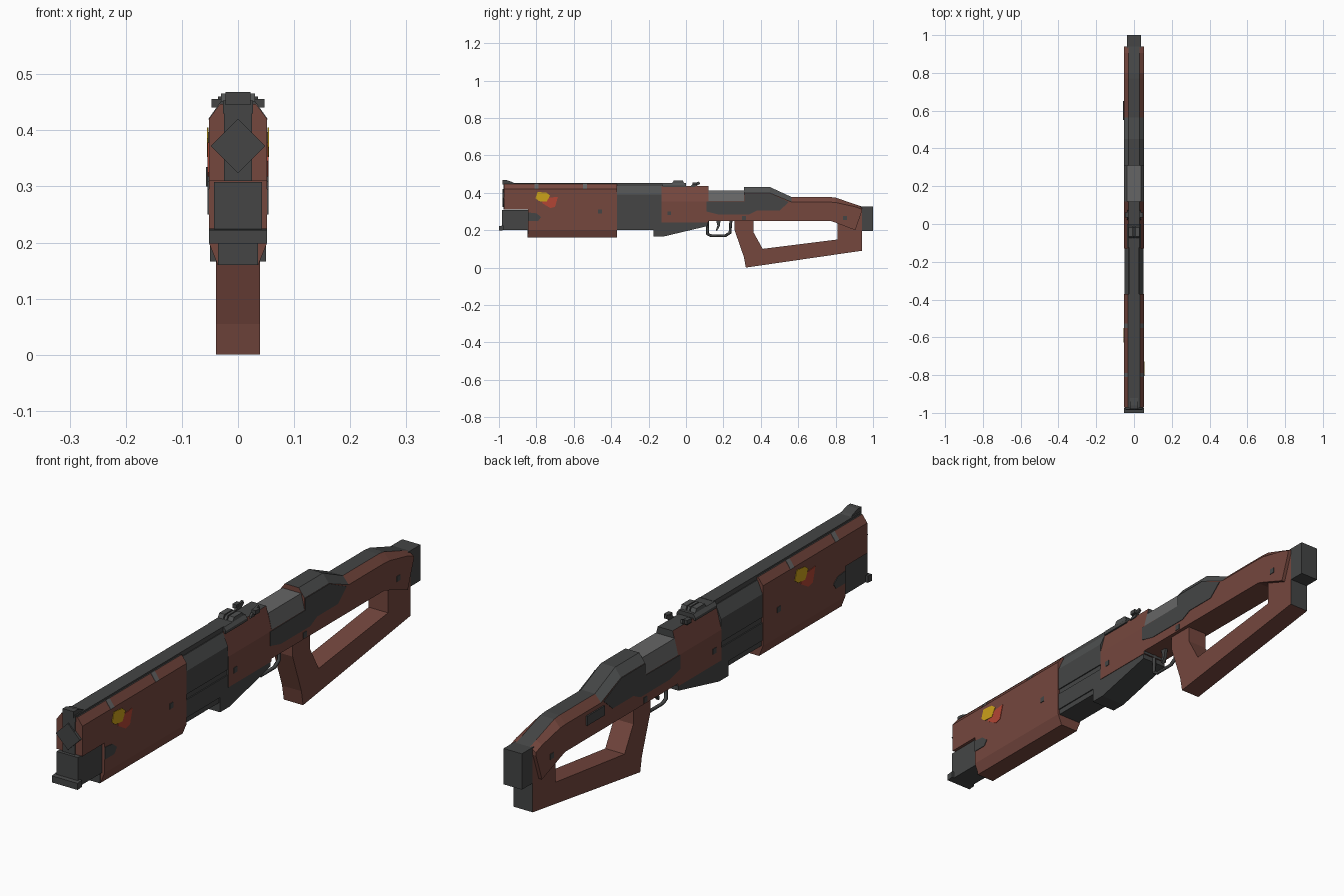
import bpy, bmesh
from math import radians
from mathutils import Matrix

if "Cube" in bpy.data.objects:
    bpy.data.objects.remove(bpy.data.objects["Cube"])


def material(name, r, g, b):
    m = bpy.data.materials.new(name)
    m.use_nodes = True
    m.diffuse_color = (r, g, b, 1)
    m.node_tree.nodes["Principled BSDF"].inputs["Base Color"].default_value = (r, g, b, 1)
    return m


BROWN = material("red brown", .178, .063, .048)
DARK = material("dark grey", .058, .06, .06)
MID = material("worn dark grey", .08, .083, .083)
LIGHT = material("steel grey", .13, .13, .13)
YELLOW = material("yellow paint", .6, .36, .01)
RED = material("red paint", .45, .06, .035)
ALL = [BROWN, DARK, MID, LIGHT, YELLOW, RED]


def finish(name, bm, mat):
    """mat is a material or a rule taking a face's centre and normal."""
    bmesh.ops.remove_doubles(bm, verts=bm.verts, dist=.0001)
    bmesh.ops.recalc_face_normals(bm, faces=bm.faces)
    for f in bm.faces:
        m = mat(f.calc_center_median(), f.normal) if callable(mat) else mat
        f.material_index = ALL.index(m)
    me = bpy.data.meshes.new(name)
    bm.to_mesh(me)
    bm.free()
    for m in ALL:
        me.materials.append(m)
    ob = bpy.data.objects.new(name, me)
    bpy.context.collection.objects.link(ob)
    return ob


def slab(name, outline, x0, x1, mat):
    """Side outline of (y, z) points, extruded across x."""
    bm = bmesh.new()
    f = bm.faces.new([bm.verts.new((x0, y, z)) for y, z in outline])
    r = bmesh.ops.extrude_face_region(bm, geom=[f])
    for v in r["geom"]:
        if isinstance(v, bmesh.types.BMVert):
            v.co.x = x1
    return finish(name, bm, mat)


def box(name, x0, x1, y0, y1, z0, z1, mat):
    return slab(name, [(y0, z0), (y1, z0), (y1, z1), (y0, z1)], x0, x1, mat)


def loft(name, stations, widths, mat):
    """Chamfered body: stations (y, bottom, low shoulder, high shoulder, top)."""
    bm = bmesh.new()
    rings = []
    for y, *zs in stations:
        half = list(zip(widths, zs))
        ring = half + [(-x, z) for x, z in reversed(half)]
        rings.append([bm.verts.new((x, y, z)) for x, z in ring])
    bm.faces.new(rings[0])
    bm.faces.new(rings[-1])
    for a, b in zip(rings, rings[1:]):
        for i in range(len(a)):
            j = (i + 1) % len(a)
            bm.faces.new((a[i], a[j], b[j], b[i]))
    bmesh.ops.dissolve_degenerate(bm, dist=.0001, edges=bm.edges)
    return finish(name, bm, mat)


def decal(name, outline, mat, w=.052, sides=(-1, 1)):
    for s in sides:
        slab(name + ("_left" if s > 0 else "_right"), outline, s * w, s * (w + .002), mat)


def top_dark(c, n):
    return DARK if n.z > .85 else BROWN


# Handguard with its cut-away nose
W = .052
loft("handguard", [(-.845, .16, .2, .42, .447), (-.37, .16, .2, .42, .447)],
     (.036, W, W, .032), top_dark)
loft("handguard_nose", [(-.972, .31, .31, .42, .447), (-.845, .31, .31, .42, .447)],
     (W, W, W, .032), top_dark)
box("top_rail", -.027, .027, -.975, -.12, .43, .453, DARK)
box("nose_plate", -.025, .025, -.977, -.97, .31, .452, DARK)
box("handguard_lip", -.036, .036, -.848, -.84, .16, .205, DARK)
slab("front_sight", [(-.98, .445), (-.91, .445), (-.93, .458), (-.96, .468), (-.98, .468)],
     -.022, .022, DARK)

# Diamond barrel and lower tube
bm = bmesh.new()
bmesh.ops.create_cube(bm, size=1)
bmesh.ops.scale(bm, vec=(.069, .25, .069), verts=bm.verts)
bmesh.ops.rotate(bm, matrix=Matrix.Rotation(radians(45), 3, "Y"), verts=bm.verts)
bmesh.ops.translate(bm, vec=(0, -.857, .372), verts=bm.verts)
finish("diamond_barrel", bm, DARK)
box("lower_tube", -.043, .043, -.985, -.8, .2, .308, DARK)
slab("nose_flange", [(-1, .198), (-.975, .2), (-.975, .225), (-1, .222)], -W, W, DARK)

# Receiver
def receiver_mat(c, n):
    return MID if n.z > .2 and abs(n.x) > .2 else DARK

loft("receiver_top", [(-.37, .305, .305, .39, .436), (-.13, .305, .305, .39, .436)],
     (.05, .05, .05, .03), receiver_mat)
box("receiver_lower", -.046, .046, -.37, -.12, .2, .305, DARK)
box("receiver_rib", -.05, .05, -.37, -.13, .22, .285, DARK)
slab("magazine_wedge", [(-.175, .25), (-.175, .166), (-.12, .166), (.115, .222), (.115, .26)],
     -.05, .05, DARK)

# Main body, breech cover and upper stock
def body_mat(c, n):
    if abs(n.x) > .9 or n.z < -.3:
        return BROWN
    return receiver_mat(c, n)

def stock_mat(c, n):
    if abs(n.x) < .2 and n.z > .5:
        return DARK
    if c.y < .56 and n.z > .2:
        return MID
    return BROWN

def breech_mat(c, n):
    return LIGHT if n.z > .2 else BROWN

loft("main_body", [(-.13, .24, .24, .352, .437), (.12, .24, .24, .352, .437)],
     (W, W, W, .03), body_mat)
loft("breech_cover", [(.12, .25, .25, .355, .412), (.31, .25, .25, .355, .412)],
     (W, W, W, .038), breech_mat)
loft("upper_stock", [(.31, .25, .25, .398, .43), (.45, .25, .25, .398, .43),
                     (.565, .25, .25, .35, .377), (.77, .25, .25, .35, .377),
                     (.8, .24, .24, .348, .374), (.905, .2, .2, .325, .338),
                     (.94, .3, .3, .312, .326)], (W, W, W, .028), stock_mat)
decal("camouflage_patch", [(.11, .352), (.11, .3), (.17, .285), (.34, .285), (.38, .305),
                           (.5, .305), (.55, .35), (.45, .397), (.312, .397), (.312, .354)], DARK)

# Open stock loop with the grip
def loop_mat(c, n):
    return DARK if n.y > .9 and c.y > .9 else BROWN

slab("stock_loop", [(.26, .27), (.26, .2), (.31, .055), (.32, 0), (.94, .09), (.94, .31),
                    (.81, .31), (.81, .15), (.41, .1), (.36, .19), (.36, .27)],
     -.039, .039, loop_mat)
box("butt_pad", -.037, .037, .93, 1, .195, .326, DARK)
box("side_stud", -.057, -.05, .55, .65, .3, .335, DARK)

# Trigger and guard
curve = bpy.data.curves.new("trigger_guard", "CURVE")
curve.dimensions = "3D"
curve.bevel_depth = .008
curve.bevel_resolution = 0
path = [(.115, .25), (.115, .18), (.135, .17), (.21, .17), (.235, .186), (.24, .25)]
line = curve.splines.new("POLY")
line.points.add(len(path) - 1)
for p, (y, z) in zip(line.points, path):
    p.co = (0, y, z, 1)
curve.materials.append(DARK)
bpy.context.collection.objects.link(bpy.data.objects.new("trigger_guard", curve))
slab("trigger", [(.16, .255), (.185, .255), (.18, .22), (.165, .195), (.16, .2), (.168, .225)],
     -.006, .006, DARK)

# Rear sight block with three prongs and adjusting levers
loft("sight_base", [(-.125, .43, .43, .44, .452), (.0, .43, .43, .44, .452)],
     (.038, .038, .038, .03), receiver_mat)
for label, x0, x1 in (("left", .009, .03), ("middle", -.005, .005), ("right", -.03, -.009)):
    slab("sight_prong_" + label, [(-.075, .45), (-.01, .45), (-.018, .466), (-.065, .466)],
         x0, x1, MID)
for s in (-1, 1):
    slab("sight_lever", [(.02, .43), (.045, .43), (.075, .448), (.07, .46), (.04, .45)],
         s * .028, s * .036, DARK)
    box("sight_knob", s * .03, s * .047, .035, .06, .441, .456, DARK)

# Painted marks and worn bands
for y0, side in ((-.805, 1), (-.55, -1)):
    flip = side

    def mark(points):
        return [(y0 + flip * a, z) for a, z in points]

    decal("yellow_mark", mark([(0, .37), (.012, .405), (.06, .4), (.078, .385),
                               (.06, .352), (.02, .355)]), YELLOW, .053, (side,))
    decal("red_mark", mark([(.035, .345), (.05, .372), (.12, .378), (.105, .325),
                            (.08, .318)]), RED, .052, (side,))
decal("worn_patch", [(-.845, .295), (-.8, .29), (-.775, .27), (-.79, .25), (-.845, .25)], DARK)
for y in (-.81, -.55):
    for s in (-1, 1):
        bm = bmesh.new()
        outer = [(W + .001, .42), (.0325, .449), (.031, .446), (W - .002, .418)]
        ends = [[bm.verts.new((s * x, yy, z)) for x, z in outer] for yy in (y, y + .022)]
        for ring in ends:
            bm.faces.new(ring)
        for i in range(4):
            j = (i + 1) % 4
            bm.faces.new((ends[0][i], ends[0][j], ends[1][j], ends[1][i]))
        finish("worn_band", bm, LIGHT)
for i, (y, z) in enumerate([(-.46, .3), (-.09, .29), (.31, .265), (.85, .265)]):
    decal("pin_%d" % i, [(y - .01, z - .01), (y + .01, z - .01), (y + .01, z + .01),
                         (y - .01, z + .01)], DARK)
